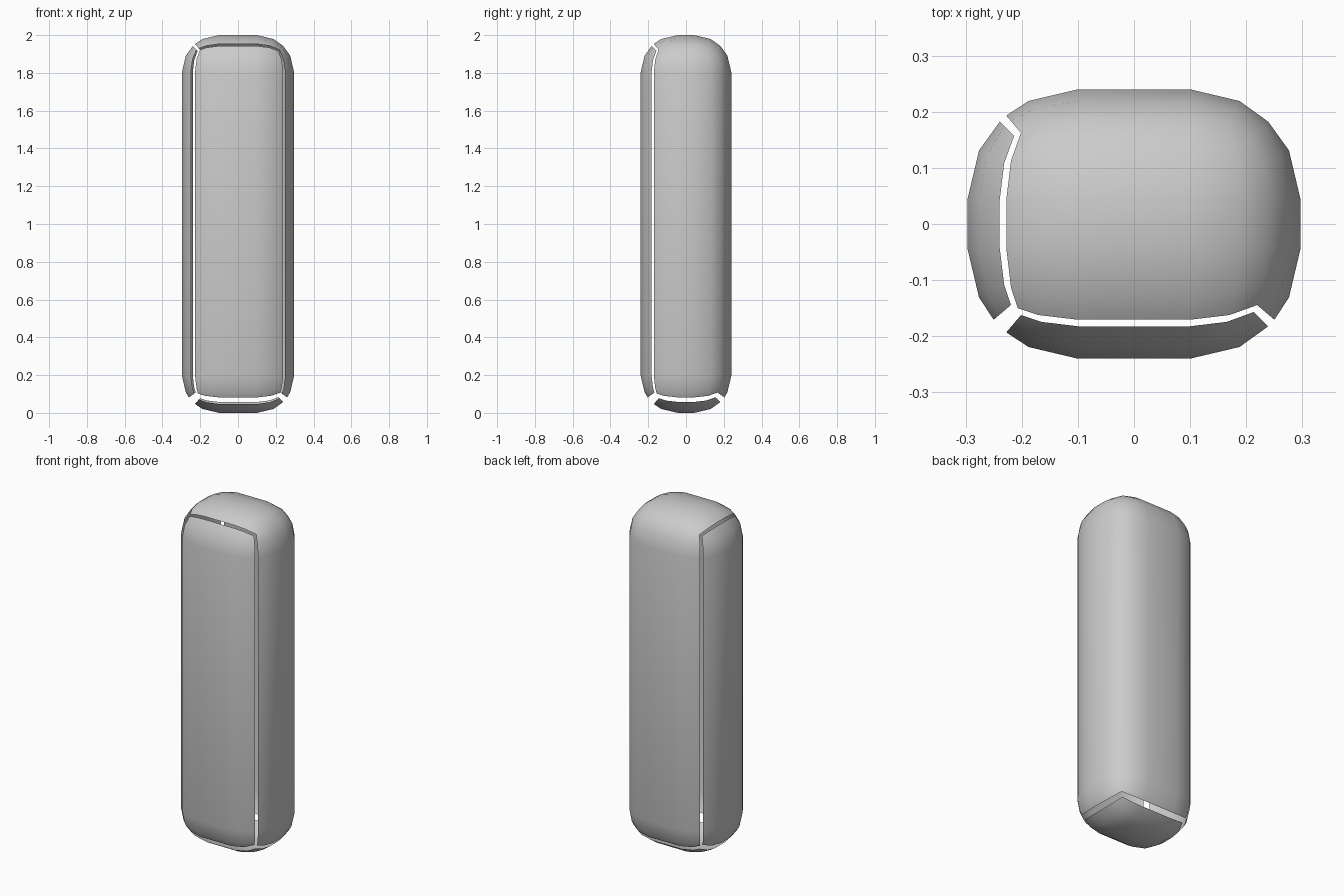
import bpy
import bmesh
from mathutils import Vector

cube = bpy.data.objects.get("Cube")
if cube:
    bpy.data.objects.remove(cube, do_unlink=True)

RADIUS = 0.197
FLAT = Vector((0.10, 0.043, 0.803))   # half size of the straight middle section
TRIM = (0.85, 0.85, 0.72)             # panels stop short of their negative borders

grey = bpy.data.materials.new("plain_grey")
grey.use_nodes = True
COLOUR = (0.6, 0.6, 0.6, 1)
grey.diffuse_color = COLOUR
grey.node_tree.nodes["Principled BSDF"].inputs["Base Color"].default_value = COLOUR


def steps(axis):
    """Cube grid positions along an axis, each with the side of the flat it starts from."""
    return [(-TRIM[axis], -1), (-0.5, -1), (0, -1), (0, 1), (0.5, 1), (1, 1)]


def add_panel(bm, axis, sign):
    """One side of a rounded box: a cube grid pushed out onto the corner radius."""
    u, v = (axis + 1) % 3, (axis + 2) % 3
    grid = []
    for a, side_a in steps(u):
        row = []
        for b, side_b in steps(v):
            direction, core = Vector(), Vector()
            direction[axis], direction[u], direction[v] = sign, a, b
            core[axis], core[u], core[v] = sign * FLAT[axis], side_a * FLAT[u], side_b * FLAT[v]
            row.append(bm.verts.new(core + direction.normalized() * RADIUS))
        grid.append(row)
    for i in range(len(grid) - 1):
        for j in range(len(grid) - 1):
            quad = [grid[i][j], grid[i + 1][j], grid[i + 1][j + 1], grid[i][j + 1]]
            bm.faces.new(quad if sign > 0 else quad[::-1])


def make_part(name, sides):
    bm = bmesh.new()
    for axis, sign in sides:
        add_panel(bm, axis, sign)
    bmesh.ops.remove_doubles(bm, verts=bm.verts, dist=0.0005)
    for face in bm.faces:
        face.smooth = True
    mesh = bpy.data.meshes.new(name)
    bm.to_mesh(mesh)
    bm.free()
    mesh.materials.append(grey)
    part = bpy.data.objects.new(name, mesh)
    part.location.z = FLAT.z + RADIUS
    bpy.context.collection.objects.link(part)


# Left, back and top are joined; the other three sides are loose panels
make_part("main_shell", [(0, 1), (1, 1), (2, 1)])
make_part("right_panel", [(0, -1)])
make_part("front_panel", [(1, -1)])
make_part("bottom_panel", [(2, -1)])
